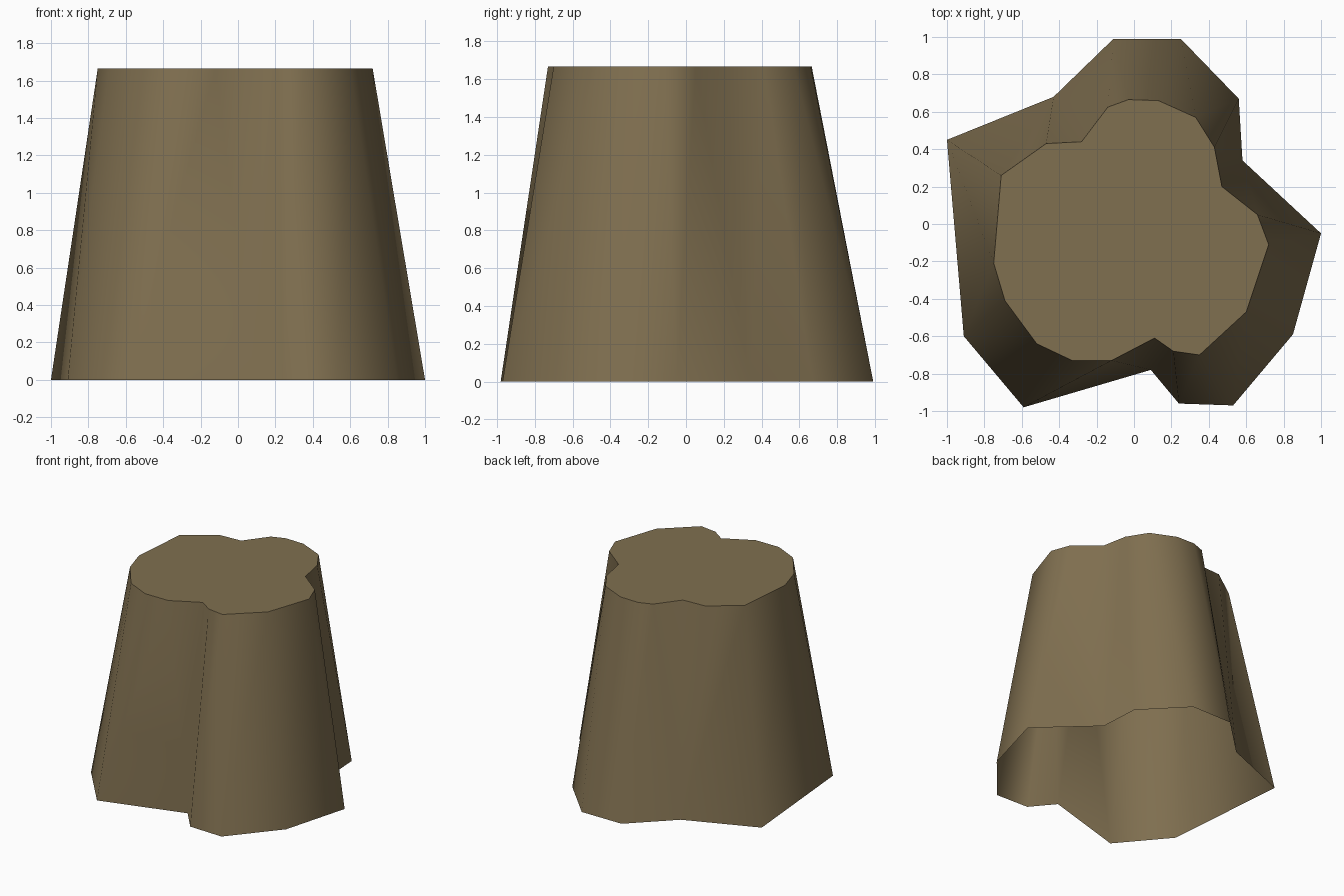
import bpy, bmesh, math

if "Cube" in bpy.data.objects:
    bpy.data.objects.remove(bpy.data.objects["Cube"])

# Materials
bark = bpy.data.materials.new("bark brown")
bark.diffuse_color = (0.215, 0.16, 0.08, 1)
bark.use_nodes = True
bark.node_tree.nodes["Principled BSDF"].inputs["Base Color"].default_value = bark.diffuse_color

HEIGHT = 1.665

# Ground outline with root lobes; each point lists the rim points above it
sections = [
    ((1.00, -0.05), [(0.72, -0.11), (0.66, 0.05)]),
    ((0.58, 0.34), [(0.47, 0.20)]),
    ((0.56, 0.67), [(0.43, 0.41), (0.33, 0.57)]),
    ((0.25, 0.99), [(0.13, 0.66)]),
    ((-0.11, 0.99), [(-0.03, 0.665), (-0.14, 0.625)]),
    ((-0.43, 0.68), [(-0.28, 0.44), (-0.47, 0.43)]),
    ((-1.00, 0.45), [(-0.71, 0.26)]),
    ((-0.91, -0.60), [(-0.75, -0.21), (-0.69, -0.41)]),
    ((-0.59, -0.98), [(-0.52, -0.64), (-0.33, -0.73), (-0.12, -0.73)]),
    ((0.09, -0.78), [(0.11, -0.61)]),
    ((0.24, -0.96), [(0.21, -0.68)]),
    ((0.53, -0.97), [(0.35, -0.70)]),
    ((0.85, -0.59), [(0.60, -0.47)]),
]

bm = bmesh.new()
low = [bm.verts.new((x, y, 0)) for (x, y), _ in sections]
high = [[bm.verts.new((x, y, HEIGHT)) for x, y in rim] for _, rim in sections]

# Tapered bark wall, open underneath
for i in range(len(low)):
    j = (i + 1) % len(low)
    a, b, c, d = low[i], low[j], high[j][0], high[i][-1]
    for p, q in zip(high[i], high[i][1:]):
        bm.faces.new((a, q, p))
    if (a.co - c.co).length < (b.co - d.co).length:
        bm.faces.new((a, b, c))
        bm.faces.new((a, c, d))
    else:
        bm.faces.new((a, b, d))
        bm.faces.new((b, c, d))

# Flat cut top
bm.faces.new([v for group in high for v in group])

mesh = bpy.data.meshes.new("tree_stump")
bm.normal_update()
bm.to_mesh(mesh)
bm.free()
mesh.materials.append(bark)
stump = bpy.data.objects.new("tree_stump", mesh)
bpy.context.collection.objects.link(stump)

# Smooth bark, crisp rim
bpy.context.view_layer.objects.active = stump
stump.select_set(True)
bpy.ops.object.shade_smooth_by_angle(angle=math.radians(65))
